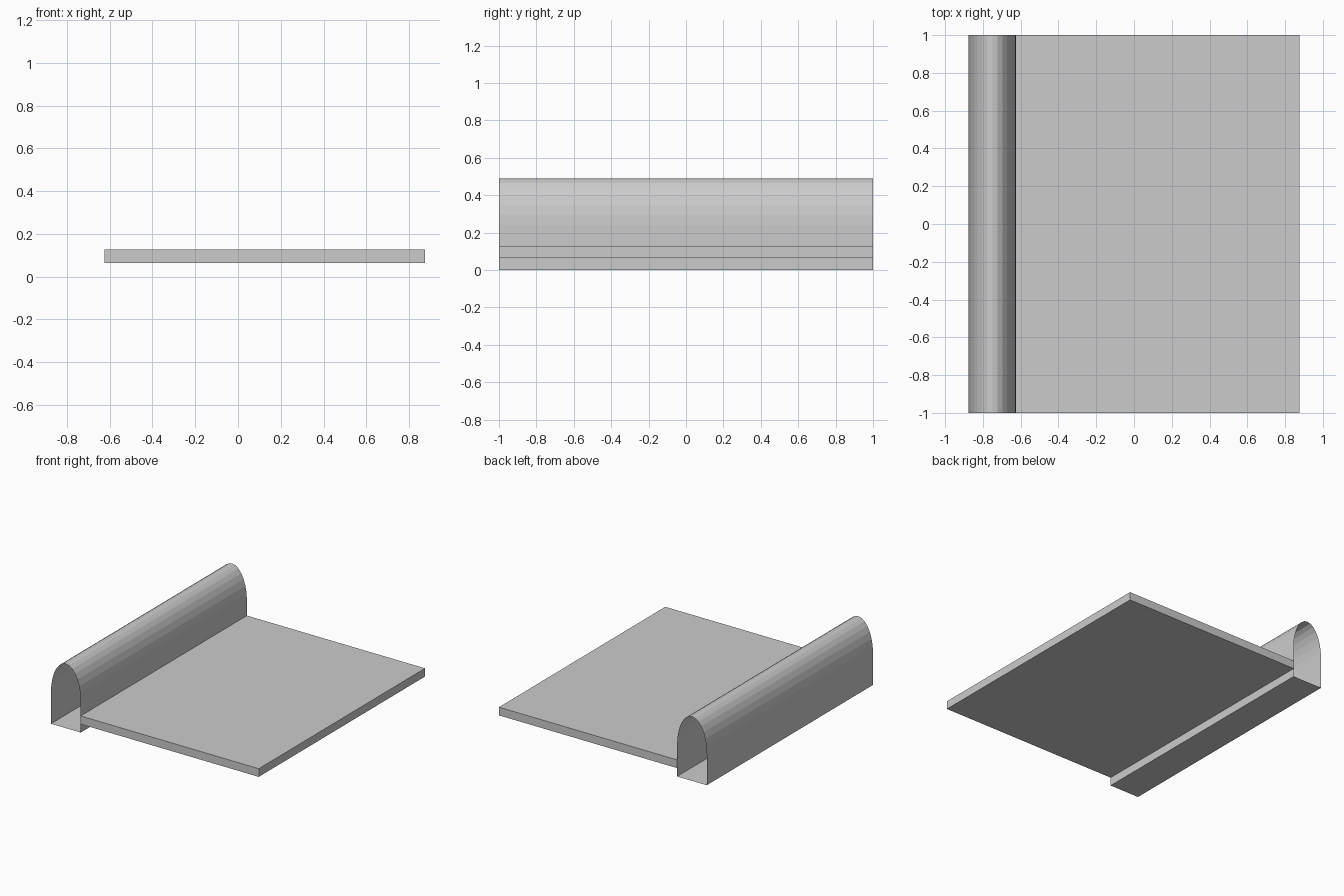
import bpy, bmesh, math

if "Cube" in bpy.data.objects:
    bpy.data.objects.remove(bpy.data.objects["Cube"])


def make_object(name, bm):
    mesh = bpy.data.meshes.new(name)
    bm.to_mesh(mesh)
    bm.free()
    obj = bpy.data.objects.new(name, mesh)
    bpy.context.collection.objects.link(obj)
    return obj


# Flat slab
bm = bmesh.new()
bmesh.ops.create_cube(bm, size=1)
bmesh.ops.scale(bm, vec=(1.5, 2, 0.0625), verts=bm.verts)
bmesh.ops.translate(bm, vec=(0.125, 0, 0.095), verts=bm.verts)
make_object("flat_slab", bm)

# Arched tube: thin shell with a flat bottom and open ends
CENTRE, HALF_WIDTH, SPRING, RISE, STEPS = -0.75, 0.125, 0.24, 0.25, 14
profile = [(CENTRE + HALF_WIDTH, 0)]
for i in range(STEPS + 1):
    a = math.pi * i / STEPS
    profile.append((CENTRE + HALF_WIDTH * math.cos(a), SPRING + RISE * math.sin(a)))
profile.append((CENTRE - HALF_WIDTH, 0))

bm = bmesh.new()
front, back = [[bm.verts.new((x, y, z)) for x, z in profile] for y in (-1, 1)]
n = len(profile)
for i in range(n):
    j = (i + 1) % n
    bm.faces.new((front[i], front[j], back[j], back[i]))
bmesh.ops.recalc_face_normals(bm, faces=bm.faces)
# Open shell: make sure the bottom face points down and the rest outwards
bm.normal_update()
bottom = min(bm.faces, key=lambda f: f.calc_center_median().z)
if bottom.normal.z > 0:
    bmesh.ops.reverse_faces(bm, faces=bm.faces)
make_object("arched_tube", bm)
